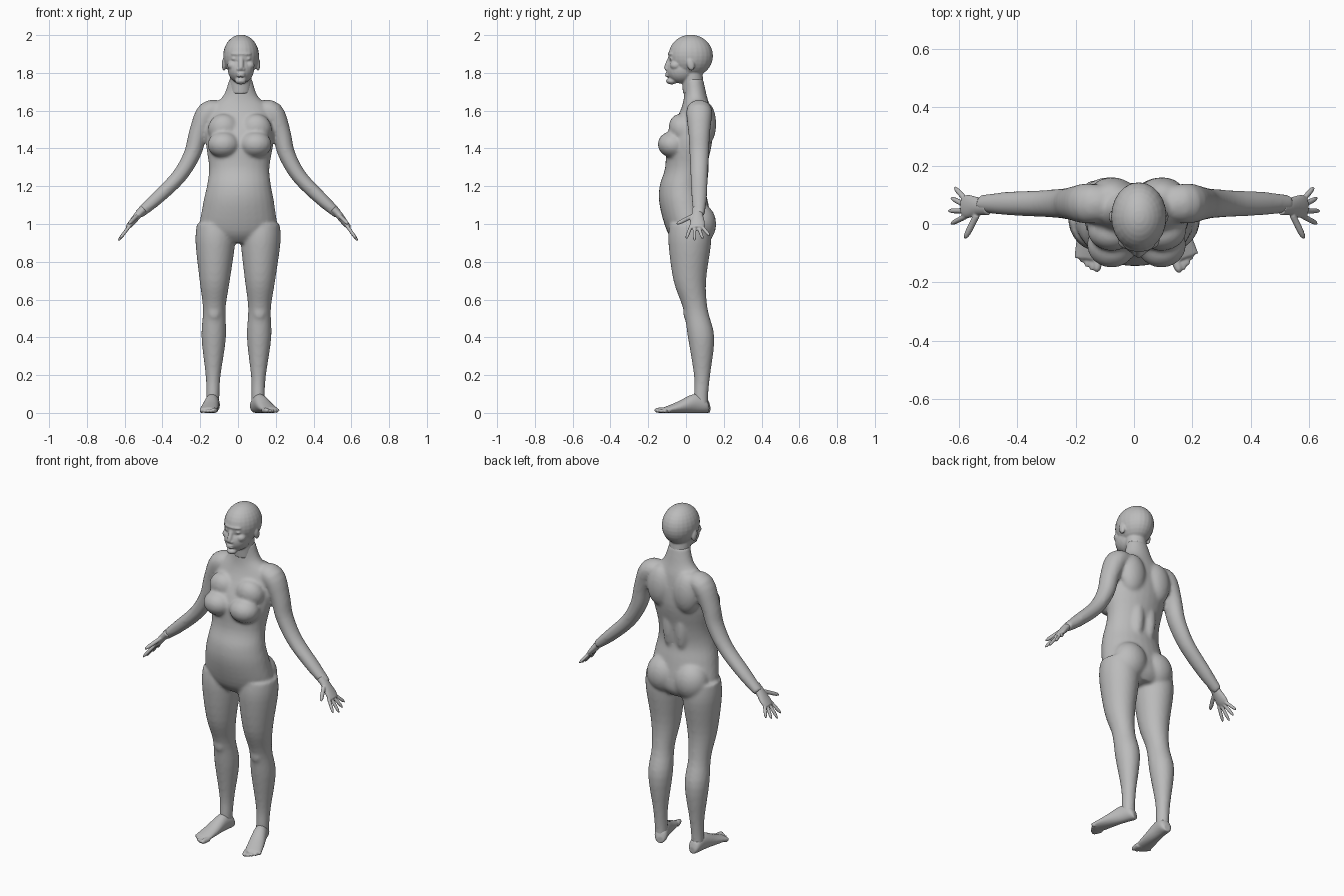
import bpy, bmesh, math
from mathutils import Vector, Matrix

cube = bpy.data.objects.get("Cube")
if cube:
    bpy.data.objects.remove(cube, do_unlink=True)

skin = bpy.data.materials.new("plain grey")
skin.use_nodes = True
skin.diffuse_color = (.5, .5, .5, 1)
skin.node_tree.nodes["Principled BSDF"].inputs["Base Color"].default_value = skin.diffuse_color

X_AXIS, Y_AXIS, Z_AXIS = Vector((1, 0, 0)), Vector((0, 1, 0)), Vector((0, 0, 1))


def leaning(point):
    """The figure leans slightly to its left."""
    x, y, z = point
    return Vector((x + (z - .9) / 60, y, z))


def smooth_rows(rows, steps=4):
    """Spline through the rows, so that a few of them describe a rounded profile."""
    rows = [Vector(row) for row in rows]
    result = []
    for i in range(len(rows) - 1):
        before, start = rows[max(i - 1, 0)], rows[i]
        end, after = rows[i + 1], rows[min(i + 2, len(rows) - 1)]
        for step in range(steps):
            t = step / steps
            bend = (end - before) * t * (1 - t) ** 2 + (start - after) * t * t * (1 - t)
            blend = t * t * (3 - 2 * t)
            result.append(start.lerp(end, blend) + bend / 2)
    return result + [rows[-1]]


def loft(bm, centres, radii, side_axis, depth_axis=None, sides=28):
    """Skin elliptical rings; without a depth axis they turn with the path."""
    centres = [leaning(centre) for centre in centres]
    last = len(centres) - 1
    rings = []
    for i, (centre, (width, depth)) in enumerate(zip(centres, radii)):
        tangent = centres[min(i + 1, last)] - centres[max(i - 1, 0)]
        across = depth_axis or tangent.cross(side_axis).normalized()
        angles = [math.tau * k / sides for k in range(sides)]
        rings.append([bm.verts.new(centre + side_axis * width * math.cos(angle)
                                   + across * depth * math.sin(angle)) for angle in angles])
    faces = [bm.faces.new((lower[k - 1], lower[k], upper[k], upper[k - 1]))
             for lower, upper in zip(rings, rings[1:]) for k in range(sides)]
    faces += [bm.faces.new(rings[0]), bm.faces.new(rings[-1])]
    bmesh.ops.recalc_face_normals(bm, faces=faces)


def ball(bm, centre, radii, tilt=0):
    matrix = (Matrix.Translation(leaning(centre)) @ Matrix.Rotation(tilt, 4, 'X')
              @ Matrix.Diagonal((*radii, 1)))
    bmesh.ops.create_uvsphere(bm, u_segments=24, v_segments=16, radius=1, matrix=matrix)


def digit(bm, base, tip, radius):
    """Finger or toe with a rounded end."""
    base, tip = Vector(base), Vector(tip)
    steps = [i / 8 for i in range(9)]
    centres = [base.lerp(tip, t) for t in steps]
    radii = [[radius * math.sqrt(1.1 - t ** 6)] * 2 for t in steps]
    loft(bm, centres, radii, (tip - base).orthogonal().normalized(), sides=12)


def finish(bm, name, voxel, passes):
    """Fuse the overlapping forms into one soft skin."""
    mesh = bpy.data.meshes.new(name)
    bm.to_mesh(mesh)
    bm.free()
    mesh.materials.append(skin)
    part = bpy.data.objects.new(name, mesh)
    bpy.context.collection.objects.link(part)
    fuse = part.modifiers.new("fuse", 'REMESH')
    fuse.mode = 'VOXEL'
    fuse.voxel_size = voxel
    fuse.use_smooth_shade = True
    soften = part.modifiers.new("soften", 'SMOOTH')
    soften.iterations = passes


SIDES = (("right", -1), ("left", 1))

# Torso: height, depth position, half width, half depth
body = bmesh.new()
torso = smooth_rows([(.9, .03, .1, .08), (.96, .02, .2, .12), (1.1, -.01, .19, .13),
                     (1.2, -.02, .17, .12), (1.3, 0, .16, .11), (1.45, .02, .18, .12),
                     (1.6, .05, .16, .08), (1.68, .05, .09, .06), (1.77, .04, .06, .05)])
loft(body, [(0, y, z) for z, y, w, d in torso], [(w, d) for z, y, w, d in torso],
     X_AXIS, Y_AXIS)

# Arm: side position, height, radius.  Leg: height, depth position, radius
arm = smooth_rows([(.1, 1.6, .05), (.17, 1.59, .06), (.22, 1.48, .05), (.25, 1.37, .045),
                   (.32, 1.25, .04), (.44, 1.13, .035), (.53, 1.05, .025)])
leg = smooth_rows([(1, .02, .1), (.9, .02, .105), (.7, .02, .08), (.55, .05, .06),
                   (.4, .08, .065), (.2, .085, .04), (.1, .08, .035), (.03, .08, .035)])
for side, s in SIDES:
    loft(body, [(s * x, .07, z) for x, z, r in arm], [(r * 1.15, r) for x, z, r in arm], Y_AXIS)
    loft(body, [(s * .12, y, z) for z, y, r in leg], [(r, r * 1.08) for z, y, r in leg],
         X_AXIS, Y_AXIS)
    breast = ball(body, (s * .085, -.07, 1.42), (.085, .08, .07), tilt=-.15)
    upper_chest = ball(body, (s * .085, -.02, 1.5), (.085, .07, .085), tilt=.35)
    buttock = ball(body, (s * .09, .07, 1), (.1, .09, .11))
    shoulder_blade = ball(body, (s * .085, .1, 1.53), (.08, .06, .12))
    back_muscle = ball(body, (s * .04, .08, 1.3), (.04, .04, .14))
    kneecap = ball(body, (s * .12, .01, .53), (.035, .025, .045))
finish(body, "body", voxel=.009, passes=8)

# Head: skull, jaw, neck and face
head = bmesh.new()
ball(head, (0, .025, 1.89), (.095, .118, .112))
ball(head, (0, -.02, 1.82), (.07, .085, .075), tilt=.3)
loft(head, [(0, .04, 1.69), (0, .03, 1.82)], [(.058, .056)] * 2, X_AXIS, Y_AXIS)
digit(head, (0, -.08, 1.88), (0, -.11, 1.815), .014)        # nose
ball(head, (0, -.07, 1.9), (.055, .026, .014))              # brow
ball(head, (0, -.076, 1.757), (.03, .03, .018))             # chin
for lip_height in (1.785, 1.797):
    ball(head, (0, -.097, lip_height), (.023, .014, .006))
for side, s in SIDES:
    eye = ball(head, (s * .036, -.072, 1.875), (.016, .015, .011))
    cheek = ball(head, (s * .044, -.055, 1.84), (.028, .03, .025))
    nostril = ball(head, (s * .013, -.1, 1.82), (.009, .01, .008))
    ear = ball(head, (s * .09, .025, 1.845), (.012, .02, .034), tilt=.2)
finish(head, "head", voxel=.005, passes=3)

# Hands: flat palm, four fingers fanned by angle, and a thumb
palm = smooth_rows([(.5, 1.08, .03, .022), (.53, 1.05, .03, .02), (.57, 1, .04, .016),
                    (.59, .98, .03, .01)])
for side, s in SIDES:
    hand = bmesh.new()
    loft(hand, [(s * x, .06, z) for x, z, w, d in palm], [(w, d) for x, z, w, d in palm], Y_AXIS)
    down_arm = Vector((s * .6, 0, -.8))
    for i in range(4):
        fan = .3 * (i - 1)
        knuckle = Vector((s * .575, .027 + .018 * i, .99))
        reach = .1 - .01 * abs(i - 1)
        direction = down_arm * math.cos(fan) + Y_AXIS * math.sin(fan)
        digit(hand, knuckle, knuckle + direction * reach, .009)
    digit(hand, (s * .54, .03, 1.04), (s * .58, -.05, 1), .011)
    finish(hand, side + "_hand", voxel=.004, passes=2)

# Feet: forward position, half width, half height; turned out about the ankle
sole = smooth_rows([(.05, .02, .02), (.03, .035, .04), (-.03, .038, .05),
                    (-.12, .045, .03), (-.2, .047, .014)])
for (side, s), turn in zip(SIDES, (-.12, .36)):
    foot = bmesh.new()
    loft(foot, [(0, y, h) for y, w, h in sole], [(w, h) for y, w, h in sole], X_AXIS, Z_AXIS)
    for i in range(5):
        x = s * .018 * (i - 2)
        radius = .014 if i == 0 else .01
        digit(foot, (x, -.18, radius), (x, -.24 + .003 * i * i, radius), radius)
    place = Matrix.Translation((s * .12, .076, 0)) @ Matrix.Rotation(turn, 4, 'Z')
    bmesh.ops.transform(foot, matrix=place, verts=foot.verts)
    finish(foot, side + "_foot", voxel=.005, passes=3)
